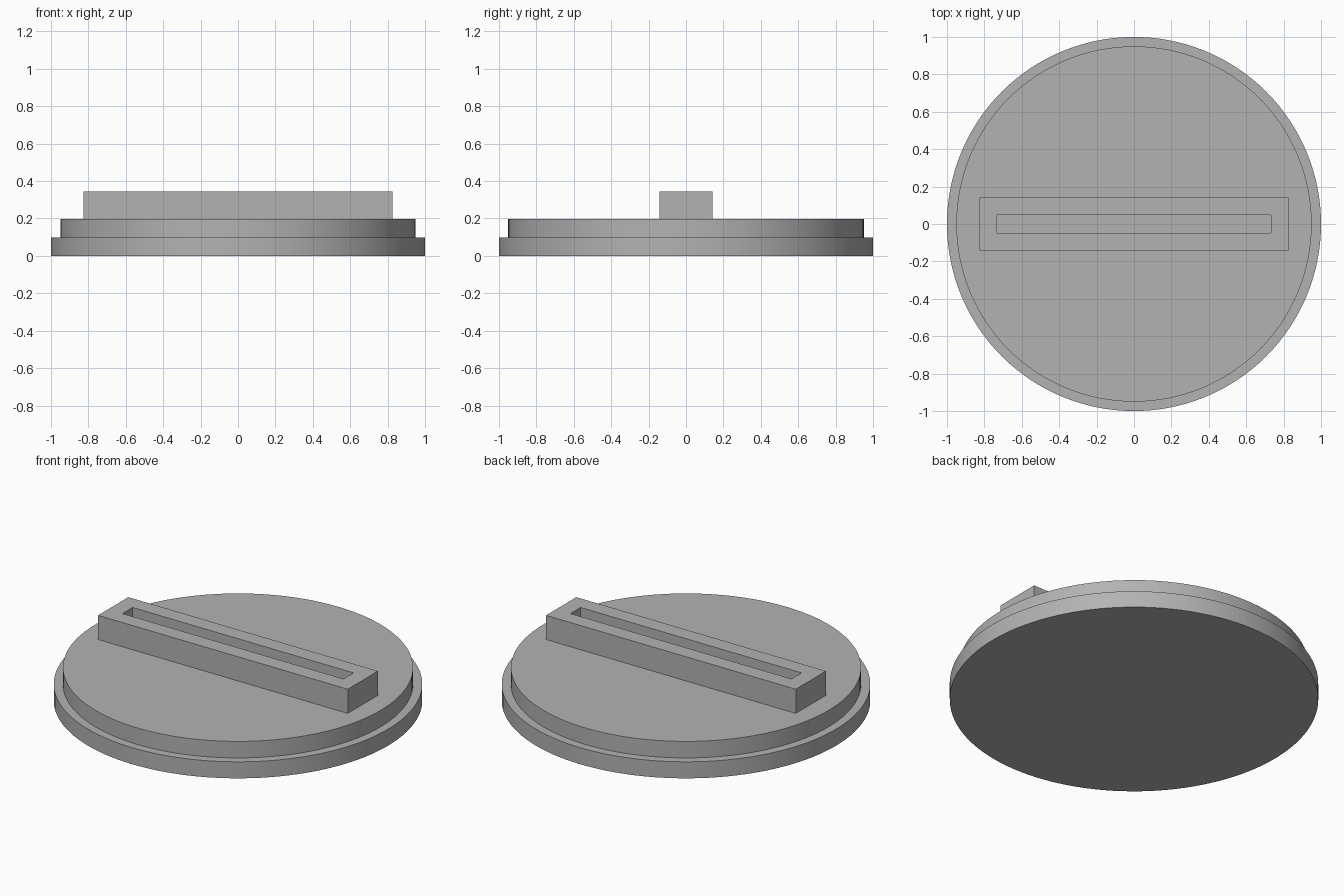
import bpy, bmesh, math
from mathutils import Matrix

if "Cube" in bpy.data.objects:
    bpy.data.objects.remove(bpy.data.objects["Cube"])

grey = bpy.data.materials.new("plain grey")
grey.diffuse_color = (0.45, 0.45, 0.45, 1)
grey.use_nodes = True
grey.node_tree.nodes["Principled BSDF"].inputs["Base Color"].default_value = grey.diffuse_color


def add_object(name, bm):
    bmesh.ops.recalc_face_normals(bm, faces=bm.faces)
    mesh = bpy.data.meshes.new(name)
    bm.to_mesh(mesh)
    bm.free()
    mesh.materials.append(grey)
    obj = bpy.data.objects.new(name, mesh)
    bpy.context.collection.objects.link(obj)
    return obj


# Stepped round lid: radius and height of each profile corner, spun around z
STEPS = [(1.0, 0.0), (1.0, 0.099), (0.95, 0.099), (0.95, 0.198)]
SIDES = 128
bm = bmesh.new()
rings = [[bm.verts.new((r * math.cos(2 * math.pi * i / SIDES),
                        r * math.sin(2 * math.pi * i / SIDES), z))
          for i in range(SIDES)] for r, z in STEPS]
for low, high in zip(rings, rings[1:]):
    for i in range(SIDES):
        j = (i + 1) % SIDES
        bm.faces.new((low[i], low[j], high[j], high[i]))
bm.faces.new(rings[0][::-1])
bm.faces.new(rings[-1])
lid = add_object("stepped_lid", bm)

# Grip bar with a long slot sunk into its top
BASE, TOP, MARGIN = 0.198, 0.343, 0.095
bm = bmesh.new()
bmesh.ops.create_cube(bm, size=1, matrix=Matrix.Translation((0, 0, (BASE + TOP) / 2))
                      @ Matrix.Diagonal((1.654, 0.285, TOP - BASE, 1)))
bm.normal_update()
top = max(bm.faces, key=lambda f: f.calc_center_median().z)
bmesh.ops.inset_region(bm, faces=[top], thickness=MARGIN, use_even_offset=True)
floor = bmesh.ops.extrude_discrete_faces(bm, faces=[top])["faces"][0]
for v in floor.verts:
    v.co.z = BASE + 0.002
add_object("slotted_grip_bar", bm)

# Smooth the round walls, keep the steps crisp
bpy.context.view_layer.objects.active = lid
lid.select_set(True)
bpy.ops.object.shade_smooth_by_angle(angle=math.radians(30))
